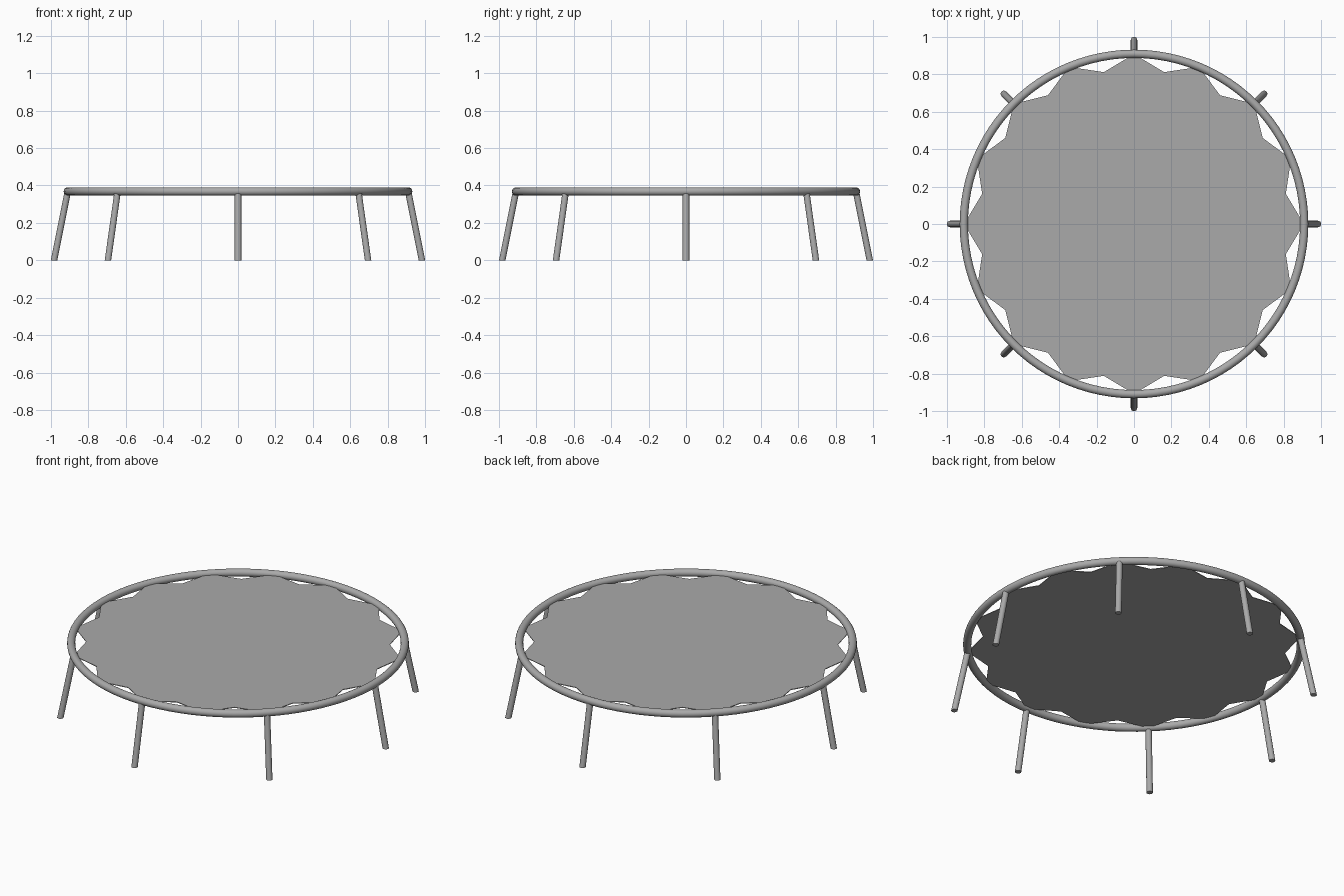
import bpy, bmesh
from math import cos, sin, pi
from mathutils import Matrix

if "Cube" in bpy.data.objects:
    bpy.data.objects.remove(bpy.data.objects["Cube"])

RING_R, TUBE_R, RING_Z = 0.909, 0.022, 0.368
LEG_R, FOOT_R = 0.0175, 0.9825


def add_object(name, bm):
    bmesh.ops.recalc_face_normals(bm, faces=bm.faces)
    mesh = bpy.data.meshes.new(name)
    bm.to_mesh(mesh)
    bm.free()
    obj = bpy.data.objects.new(name, mesh)
    bpy.context.collection.objects.link(obj)
    return obj


def shade_smooth(obj):
    bpy.ops.object.select_all(action='DESELECT')
    obj.select_set(True)
    bpy.context.view_layer.objects.active = obj
    bpy.ops.object.shade_smooth_by_angle(angle=pi / 5)


# Round tube frame
bpy.ops.mesh.primitive_torus_add(major_radius=RING_R, minor_radius=TUBE_R,
                                 major_segments=96, minor_segments=20,
                                 location=(0, 0, RING_Z))
frame = bpy.context.object
frame.name = "frame_ring"
shade_smooth(frame)

# Jumping mat: 16 points reaching the frame, shallow notches between
bm = bmesh.new()
outline = []
for i in range(32):
    r = 0.908 if i % 2 == 0 else 0.827
    a = i * pi / 16
    outline.append(bm.verts.new((r * cos(a), r * sin(a), RING_Z - 0.002)))
centre = bm.verts.new((0, 0, RING_Z - 0.002))
for i in range(32):
    bm.faces.new((centre, outline[i], outline[(i + 1) % 32]))
mat = add_object("jumping_mat", bm)
thick = mat.modifiers.new("thickness", 'SOLIDIFY')
thick.thickness = 0.004
thick.offset = 0

# Eight splayed legs, sheared so the feet sit flat on the floor
for i in range(8):
    bm = bmesh.new()
    bmesh.ops.create_cone(bm, cap_ends=True, segments=20, radius1=LEG_R,
                          radius2=LEG_R, depth=RING_Z,
                          matrix=Matrix.Translation((0, 0, RING_Z / 2)))
    for v in bm.verts:
        v.co.x += FOOT_R + (RING_R - FOOT_R) * v.co.z / RING_Z
    bm.transform(Matrix.Rotation(i * pi / 4, 4, 'Z'))
    shade_smooth(add_object(f"leg_{i + 1}", bm))

# Dark grey finish on every part
grey = bpy.data.materials.new("dark_grey")
grey.diffuse_color = (0.4, 0.4, 0.4, 1)
grey.use_nodes = True
grey.node_tree.nodes["Principled BSDF"].inputs["Base Color"].default_value = grey.diffuse_color
for obj in bpy.context.collection.objects:
    obj.data.materials.append(grey)
